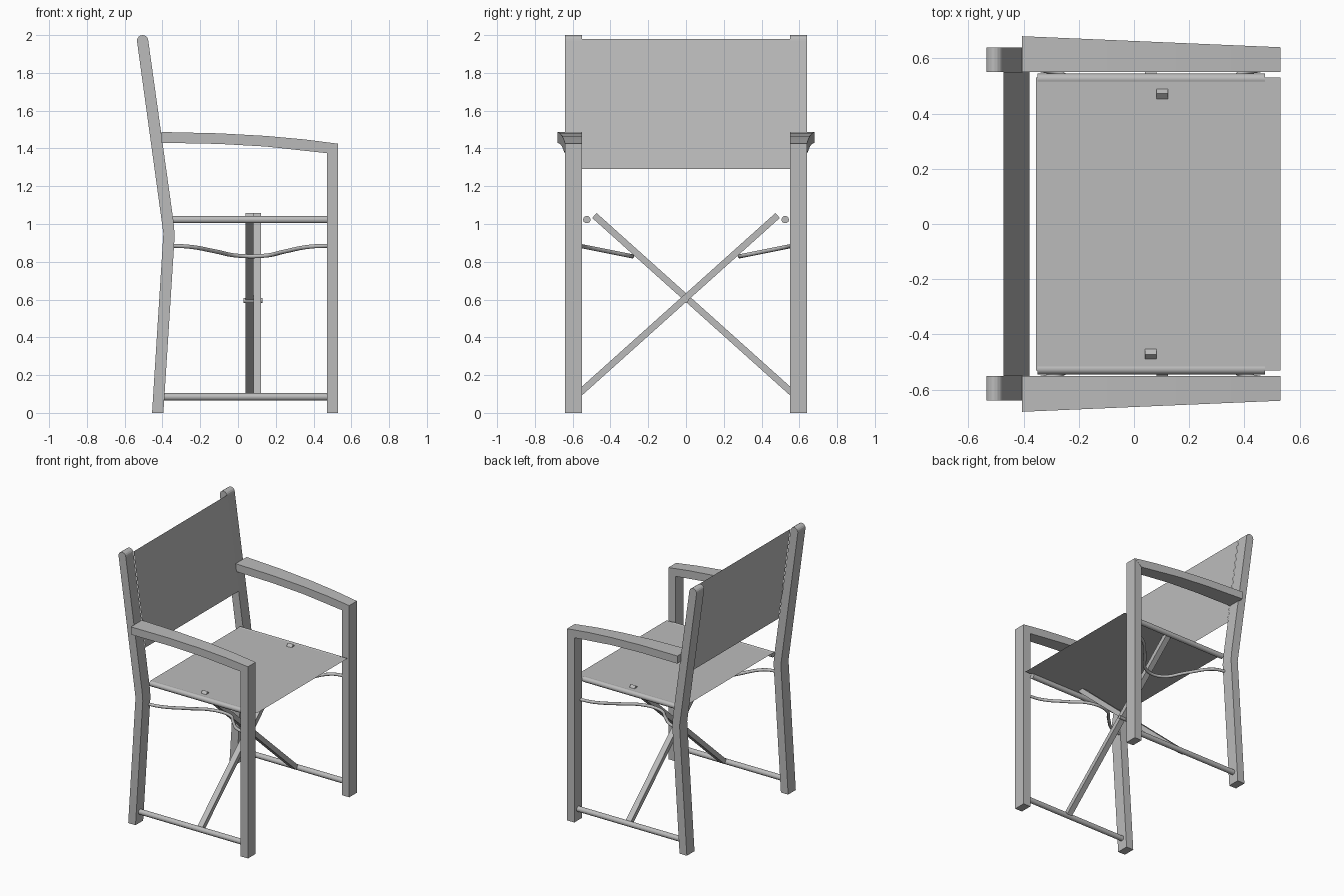
import bpy, bmesh, math
from mathutils import Vector

cube = bpy.data.objects.get("Cube")
if cube:
    bpy.data.objects.remove(cube, do_unlink=True)

grey = bpy.data.materials.new("grey")
grey.use_nodes = True
grey.diffuse_color = (0.5, 0.5, 0.5, 1)
grey.node_tree.nodes["Principled BSDF"].inputs["Base Color"].default_value = (0.5, 0.5, 0.5, 1)


def add_object(name, bm, paired=False):
    mesh = bpy.data.meshes.new(name)
    bm.to_mesh(mesh)
    bm.free()
    mesh.materials.append(grey)
    ob = bpy.data.objects.new(name, mesh)
    bpy.context.collection.objects.link(ob)
    if paired:
        mod = ob.modifiers.new("both_sides", "MIRROR")
        mod.use_axis = (False, True, False)
    return ob


def side_profile(name, points, outer_y):
    """Extrude an x-z outline from the inner side plane out to outer_y(x)."""
    bm = bmesh.new()
    face = bm.faces.new([bm.verts.new((x, INNER, z)) for x, z in points])
    ext = bmesh.ops.extrude_face_region(bm, geom=[face])
    for v in ext["geom"]:
        if isinstance(v, bmesh.types.BMVert):
            v.co.y = outer_y(v.co.x)
    bmesh.ops.recalc_face_normals(bm, faces=bm.faces)
    return add_object(name, bm, True)


def rod(name, points, radius, paired=True):
    """Round bar along x, or bent through several points."""
    curve = bpy.data.curves.new(name, "CURVE")
    curve.dimensions = "3D"
    curve.bevel_depth = radius
    curve.bevel_resolution = 3
    curve.use_fill_caps = True
    curve.resolution_u = 6
    bent = len(points) > 2
    spline = curve.splines.new("BEZIER" if bent else "POLY")
    if bent:
        spline.bezier_points.add(len(points) - 1)
        for bp, p in zip(spline.bezier_points, points):
            bp.co = p
            bp.handle_left_type = bp.handle_right_type = "AUTO"
    else:
        spline.points.add(1)
        for sp, p in zip(spline.points, points):
            sp.co = (*p, 1)
    temp = bpy.data.objects.new(name, curve)
    bpy.context.collection.objects.link(temp)
    bpy.context.view_layer.update()
    mesh = bpy.data.meshes.new_from_object(temp.evaluated_get(bpy.context.evaluated_depsgraph_get()))
    bpy.data.objects.remove(temp, do_unlink=True)
    bm = bmesh.new()
    bm.from_mesh(mesh)
    bpy.data.meshes.remove(mesh)
    ob = add_object(name, bm, paired)
    bpy.ops.object.select_all(action="DESELECT")
    ob.select_set(True)
    bpy.context.view_layer.objects.active = ob
    bpy.ops.object.shade_smooth_by_angle(angle=math.radians(40))
    return ob


def sheet(name, corners):
    bm = bmesh.new()
    bm.faces.new([bm.verts.new(c) for c in corners])
    return add_object(name, bm)


INNER, OUTER = 0.55, 0.64

# Bent back posts with rounded tops
top = Vector((-0.505, 1.97))
cap = [(top.x + 0.03 * math.cos(a), top.y + 0.03 * math.sin(a))
       for a in (math.pi * i / 8 for i in range(9))]
side_profile("back_posts",
             [(-0.455, 0), (-0.395, 0), (-0.335, 0.94), (-0.341, 1.01)] + cap + [(-0.395, 0.95)],
             lambda x: OUTER)

# Front legs, mitred under the armrests
side_profile("front_legs", [(0.47, 0), (0.53, 0), (0.53, 1.425), (0.47, 1.375)], lambda x: OUTER)

# Armrests, arched and flaring towards the back
side_profile("armrests",
             [(-0.405, 1.43), (-0.1, 1.424), (0.15, 1.41), (0.47, 1.375), (0.53, 1.425),
              (0.35, 1.448), (0.15, 1.466), (-0.1, 1.48), (-0.405, 1.487)],
             lambda x: OUTER + 0.04 * (0.53 - x) / 0.935)

# Fabric back and seat
sheet("back_fabric", [(-0.378, -INNER, 1.29), (-0.378, INNER, 1.29),
                      (-0.473, INNER, 1.98), (-0.473, -INNER, 1.98)])
sheet("seat_fabric", [(-0.355, -0.53, 1.04), (0.53, -0.53, 1.04),
                      (0.53, 0.53, 1.04), (-0.355, 0.53, 1.04)])

# Long rails under the seat and near the floor
rod("seat_rails", [(-0.35, 0.525, 1.023), (0.475, 0.525, 1.023)], 0.02)
rod("floor_rails", [(-0.41, 0.595, 0.085), (0.48, 0.595, 0.085)], 0.02)

# Crossed folding braces, side by side
for name, x, side in (("rear_brace", 0.06, -1), ("front_brace", 0.102, 1)):
    low = Vector((x, -0.58 * side, 0.09))
    high = Vector((x, 0.485 * side, 1.045))
    axis = high - low
    bm = bmesh.new()
    bmesh.ops.create_cube(bm, size=1)
    bmesh.ops.scale(bm, vec=(0.042, 0.035, axis.length), verts=bm.verts)
    ob = add_object(name, bm)
    ob.location = (low + high) / 2
    ob.rotation_euler.x = -math.atan2(axis.y, axis.z)

# Pivot pin through the crossing
rod("pivot_pin", [(0.03, 0, 0.595), (0.13, 0, 0.595)], 0.013, False)

# Bent wire stays hooking the braces to the posts
rod("wire_stays",
    [(x, 0.29 + (z - 0.83) * 5, z) for x, z in
     ((-0.36, 0.885), (-0.26, 0.88), (-0.12, 0.855), (0, 0.832), (0.14, 0.832),
      (0.25, 0.855), (0.38, 0.88), (0.48, 0.885))], 0.011)
